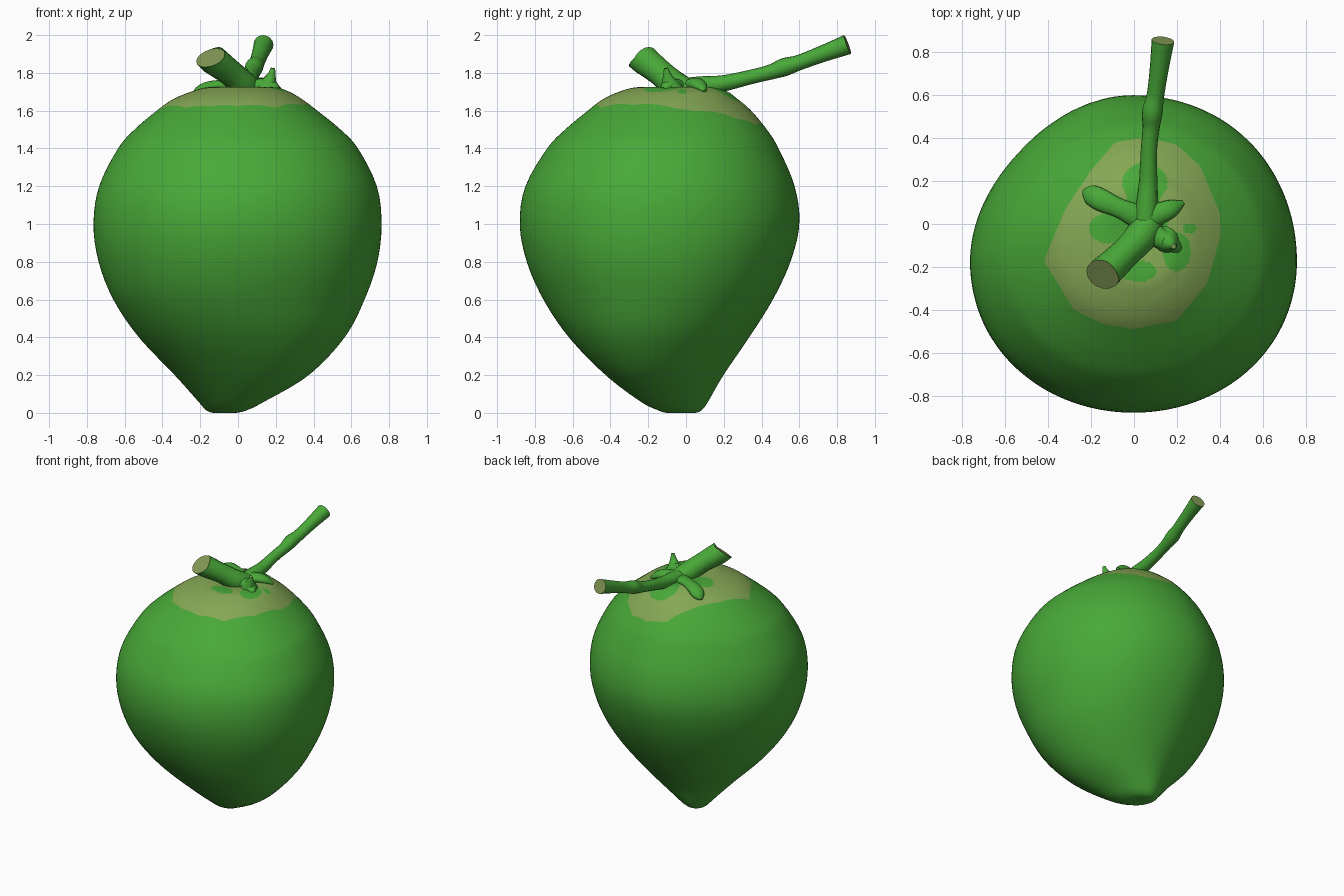
import bpy, bmesh, math
from mathutils import Vector

if "Cube" in bpy.data.objects:
    bpy.data.objects.remove(bpy.data.objects["Cube"])


def material(name, rgb):
    m = bpy.data.materials.new(name)
    m.diffuse_color = (*rgb, 1)
    m.use_nodes = True
    m.node_tree.nodes["Principled BSDF"].inputs["Base Color"].default_value = m.diffuse_color
    return m


GREEN = material("husk green", (0.066, 0.395, 0.04))
TAN = material("crown tan", (0.235, 0.39, 0.09))
CUT = material("cut stem", (0.23, 0.32, 0.09))


def spline(rows, t):
    """Catmull-Rom through rows of numbers, t counted in rows."""
    n = len(rows) - 1
    i = min(int(t), n - 1)
    f = t - i
    a, b, c, d = (rows[max(0, min(n, i + k))] for k in (-1, 0, 1, 2))
    return [0.5 * (2*q + (r-p)*f + (2*p-5*q+4*r-s)*f*f + (3*q-p-3*r+s)*f**3)
            for p, q, r, s in zip(a, b, c, d)]


def finish(bm, name, mats, angle=50):
    bmesh.ops.remove_doubles(bm, verts=bm.verts, dist=0.0003)
    bmesh.ops.recalc_face_normals(bm, faces=bm.faces)
    me = bpy.data.meshes.new(name)
    bm.to_mesh(me)
    bm.free()
    for m in mats:
        me.materials.append(m)
    ob = bpy.data.objects.new(name, me)
    bpy.context.collection.objects.link(ob)
    bpy.ops.object.select_all(action='DESELECT')
    ob.select_set(True)
    bpy.context.view_layer.objects.active = ob
    bpy.ops.object.shade_smooth_by_angle(angle=math.radians(angle))
    return ob


def skin(bm, rings, rule):
    n = len(rings[0])
    for j in range(len(rings) - 1):
        for i in range(n):
            k = (i + 1) % n
            f = bm.faces.new((rings[j][i], rings[j][k], rings[j+1][k], rings[j+1][i]))
            f.material_index = rule(f, j)


# Husk: height, then left, right, front and back limits
PROFILE = [
    (0.0, -0.07, -0.07, -0.02, -0.02), (0.0, -0.13, -0.01, -0.10, 0.05),
    (0.015, -0.17, 0.05, -0.15, 0.085), (0.06, -0.21, 0.14, -0.24, 0.12),
    (0.2, -0.335, 0.375, -0.425, 0.20), (0.4, -0.525, 0.565, -0.62, 0.335),
    (0.6, -0.66, 0.67, -0.755, 0.46), (0.8, -0.738, 0.738, -0.843, 0.553),
    (1.0, -0.765, 0.76, -0.88, 0.60), (1.2, -0.735, 0.735, -0.85, 0.575),
    (1.4, -0.635, 0.635, -0.735, 0.49), (1.5, -0.548, 0.543, -0.64, 0.428),
    (1.6, -0.43, 0.42, -0.52, 0.345),
    (1.66, -0.345, 0.34, -0.44, 0.275), (1.703, -0.24, 0.265, -0.345, 0.215),
    (1.725, -0.14, 0.18, -0.24, 0.13), (1.71, 0.03, 0.03, -0.04, -0.04)]
TOP = len(PROFILE) - 1

# Diagonal fullness of the husk, every 45 degrees from +x
BULGE = [1, 1.018, 1, 0.967, 1, 1, 1, 1]

# Outline of the tan crown seen from above
CROWN = [(0.40, 0.05), (0.31, 0.27), (0.20, 0.37), (0.05, 0.405), (-0.09, 0.38),
         (-0.20, 0.25), (-0.32, 0.07), (-0.42, -0.17), (-0.28, -0.40), (-0.15, -0.465),
         (0.0, -0.49), (0.20, -0.45), (0.34, -0.28), (0.405, -0.05)]

# Green patches left on the crown: x, y, radius x, radius y
PATCHES = [(0.05, 0.19, 0.105, 0.095), (0.02, -0.22, 0.085, 0.05),
           (0.20, -0.13, 0.065, 0.09), (-0.12, -0.02, 0.09, 0.07),
           (0.26, -0.02, 0.03, 0.025), (0.04, 0.02, 0.12, 0.12)]


def husk_point(t, a):
    z, x0, x1, y0, y1 = spline(PROFILE, t)
    rx, ry = (x1 - x0) / 2, (y1 - y0) / 2
    u = (a / (math.pi / 4)) % 8
    f = u % 1
    f = f * f * (3 - 2 * f)
    b = BULGE[int(u)] * (1 - f) + BULGE[(int(u) + 1) % 8] * f
    skew = -0.4 * max(0, 1 - z / 0.7) ** 2    # lower tip is oval on the diagonal
    push = -0.045 * rx * math.cos(a) ** 2     # widest line sits towards the front
    return Vector(((x0 + x1) / 2 + b * rx * math.cos(a),
                   (y0 + y1) / 2 + b * ry * math.sin(a + skew) + push, max(z, 0)))


def in_crown(p):
    return all((bx - ax) * (p.y - ay) - (by - ay) * (p.x - ax) > 0
               for (ax, ay), (bx, by) in zip(CROWN, CROWN[1:] + CROWN[:1]))


def crown_row(a):
    lo, hi = 8.0, TOP - 1.0
    for _ in range(25):
        mid = (lo + hi) / 2
        if in_crown(husk_point(mid, a)):
            hi = mid
        else:
            lo = mid
    return hi


def husk_rule(f, j):
    if j < LOW:
        return 0
    c = f.calc_center_median()
    green = any(((c.x-x)/a)**2 + ((c.y-y)/b)**2 < 1 for x, y, a, b in PATCHES)
    return 0 if green else 1


SEG, LOW, HIGH = 160, 48, 60
bm = bmesh.new()
rings = [[] for _ in range(LOW + HIGH + 1)]
for i in range(SEG):
    a = 2 * math.pi * i / SEG
    tc = crown_row(a)
    for j, ring in enumerate(rings):
        t = tc * j / LOW if j <= LOW else tc + (TOP - tc) * (j - LOW) / HIGH
        ring.append(bm.verts.new(husk_point(t, a)))
skin(bm, rings, husk_rule)
finish(bm, "husk", [GREEN, TAN], 60)


def stalk(name, pts, end_mat=GREEN, flat=1.0, end_dir=None, steps=5, seg=16):
    """Tube through (x, y, z, radius) points, flattened vertically by flat."""
    bm = bmesh.new()
    rows = [spline(pts, k / steps) for k in range((len(pts) - 1) * steps + 1)]
    rings = []
    for k, (x, y, z, r) in enumerate(rows):
        d = (Vector(rows[min(k+1, len(rows)-1)][:3]) - Vector(rows[max(k-1, 0)][:3])).normalized()
        if end_dir and k == len(rows) - 1:
            d = Vector(end_dir).normalized()
        side = d.cross(Vector((0, 0, 1))).normalized()
        up = side.cross(d)
        rings.append([bm.verts.new(Vector((x, y, z))
                      + side * r * math.cos(2*math.pi*i/seg)
                      + up * r * flat * math.sin(2*math.pi*i/seg)) for i in range(seg)])
    skin(bm, rings, lambda f, j: 0)
    bm.faces.new(rings[0])
    bm.faces.new(rings[-1]).material_index = 1
    return finish(bm, name, [GREEN, end_mat])


# Long stalk reaching back, with a knuckle halfway
stalk("long_stalk", [
    (0.05, -0.05, 1.70, 0.07), (0.06, 0.08, 1.73, 0.052), (0.066, 0.2, 1.745, 0.043),
    (0.07, 0.35, 1.78, 0.038), (0.08, 0.45, 1.805, 0.04), (0.085, 0.52, 1.83, 0.048),
    (0.10, 0.60, 1.855, 0.041), (0.117, 0.72, 1.90, 0.044), (0.135, 0.855, 1.95, 0.053)],
    CUT, end_dir=(0.1, 0.8, 0.3))

# Thick cut stalk leaning to the front left
stalk("short_stalk", [
    (0.08, 0.03, 1.69, 0.07), (0.03, -0.06, 1.735, 0.075), (-0.04, -0.135, 1.80, 0.07),
    (-0.145, -0.235, 1.88, 0.08)], CUT, end_dir=(-0.3, -0.55, 0.8))

# Dried sepals and nubs spreading from the stalk base
stalk("left_sepal", [
    (0.05, 0.02, 1.715, 0.065), (-0.06, 0.07, 1.735, 0.045), (-0.15, 0.11, 1.725, 0.052),
    (-0.205, 0.14, 1.70, 0.045), (-0.235, 0.155, 1.68, 0.012)], flat=0.6)
stalk("right_sepal", [
    (0.04, 0.02, 1.72, 0.06), (0.12, 0.05, 1.74, 0.05), (0.18, 0.075, 1.73, 0.04),
    (0.23, 0.10, 1.705, 0.01)], flat=0.7)
stalk("front_sepal", [
    (0.04, -0.02, 1.71, 0.07), (0.11, -0.06, 1.73, 0.05), (0.17, -0.09, 1.735, 0.042),
    (0.21, -0.12, 1.71, 0.02)], flat=0.8)
stalk("spike", [
    (0.15, -0.075, 1.70, 0.07), (0.165, -0.09, 1.75, 0.042), (0.178, -0.10, 1.79, 0.022),
    (0.185, -0.105, 1.825, 0.012)], TAN)
